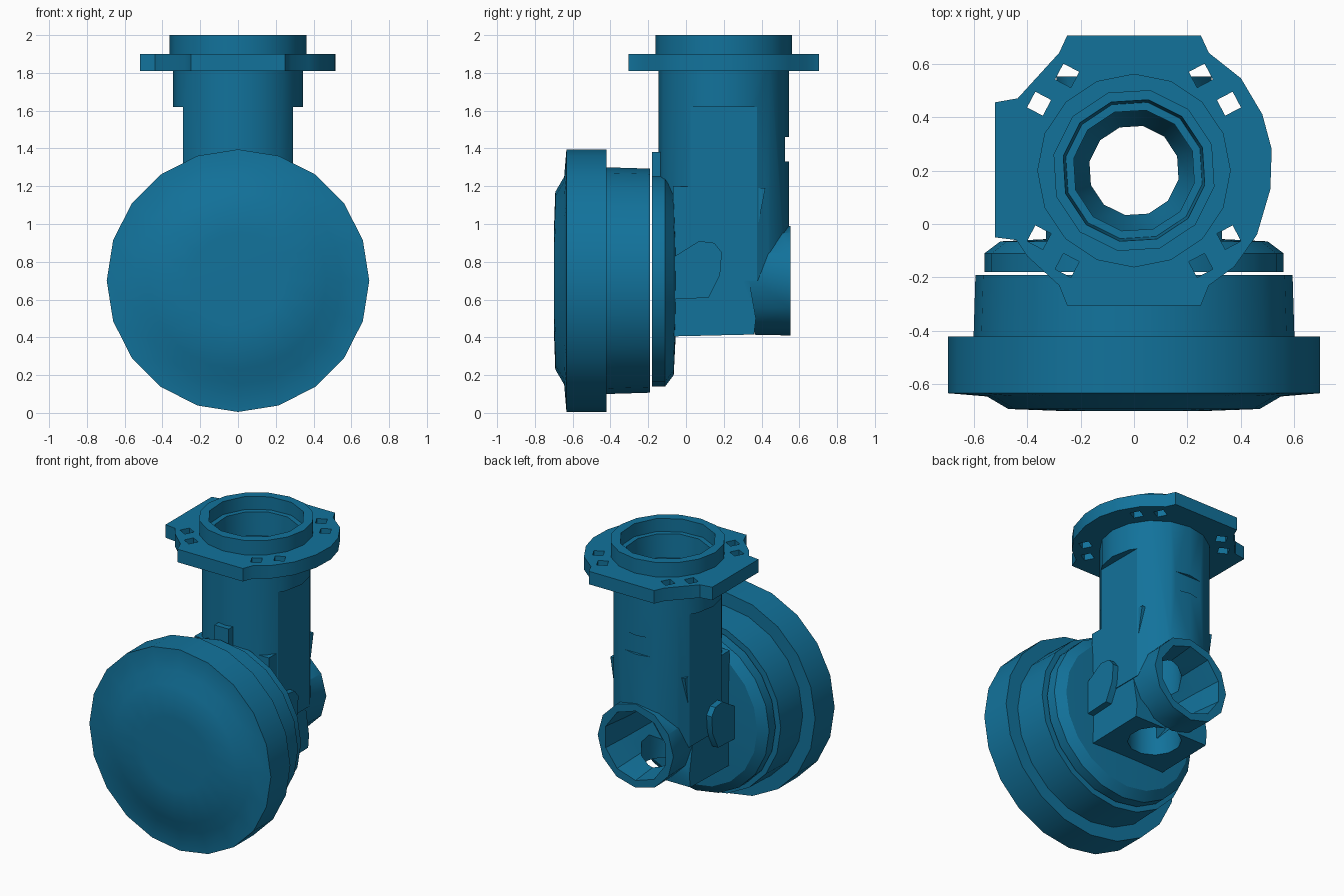
import bpy, bmesh, math
from mathutils import Vector

if "Cube" in bpy.data.objects:
    bpy.data.objects.remove(bpy.data.objects["Cube"])


def finish(name, bm):
    bmesh.ops.recalc_face_normals(bm, faces=bm.faces)
    mesh = bpy.data.meshes.new(name)
    bm.to_mesh(mesh)
    bm.free()
    ob = bpy.data.objects.new(name, mesh)
    bpy.context.collection.objects.link(ob)
    return ob


def lathe(name, profile, sides, centre, axis, turn=0.0):
    """Closed turned solid; profile holds (radius, position along axis)."""
    bm = bmesh.new()
    rings = []
    for r, t in profile:
        ring = []
        for i in range(sides):
            a = 2 * math.pi * i / sides + turn
            u, v = r * math.sin(a), r * math.cos(a)
            co = (u, t, v) if axis == 'Y' else (u, v, t)
            ring.append(bm.verts.new(Vector(co) + Vector(centre)))
        rings.append(ring)
    for a, b in zip(rings, rings[1:]):
        for i in range(sides):
            j = (i + 1) % sides
            bm.faces.new((a[i], a[j], b[j], b[i]))
    bm.faces.new(rings[0])
    bm.faces.new(rings[-1])
    return finish(name, bm)


def prism(name, outline, lo, hi, axis='Z'):
    """Outline extruded along Z (points x, y) or X (points y, z)."""
    bm = bmesh.new()
    vs = [bm.verts.new((p, q, lo) if axis == 'Z' else (lo, p, q)) for p, q in outline]
    f = bm.faces.new(vs)
    new = bmesh.ops.extrude_face_region(bm, geom=[f])['geom']
    d = (0, 0, hi - lo) if axis == 'Z' else (hi - lo, 0, 0)
    bmesh.ops.translate(bm, vec=d, verts=[g for g in new if isinstance(g, bmesh.types.BMVert)])
    return finish(name, bm)


def box(name, x0, x1, y0, y1, z0, z1):
    return prism(name, [(x0, y0), (x1, y0), (x1, y1), (x0, y1)], z0, z1)


def boolean(ob, tools, op):
    for t in tools:
        m = ob.modifiers.new('cut', 'BOOLEAN')
        m.operation, m.object, m.solver = op, t, 'EXACT'
    dg = bpy.context.evaluated_depsgraph_get()
    mesh = bpy.data.meshes.new_from_object(ob.evaluated_get(dg))
    ob.modifiers.clear()
    ob.data = mesh
    for t in tools:
        bpy.data.objects.remove(t)


AXIS = (0, 0, 0.70)     # horizontal axis of cover and spout
PIPE = (0, 0.2, 0)      # vertical axis of the neck

# Round cover with domed front, and the two housing rings behind it
cover = lathe('front_cover', [(0.25, -0.70), (0.47, -0.692), (0.55, -0.645),
                              (0.695, -0.633), (0.695, -0.42)], 20, AXIS, 'Y')
ring = lathe('housing_ring', [(0.60, -0.42), (0.593, -0.19)], 20, AXIS, 'Y')
back = lathe('housing_back', [(0.56, -0.18), (0.56, -0.11), (0.50, -0.065),
                              (0.30, -0.055)], 20, AXIS, 'Y')
tab = box('locating_tab', -0.055, 0.055, -0.18, -0.12, 1.20, 1.38)

# Neck: round pipe with a lip, flattened sides and a shallow rear notch
body = lathe('valve_body', [(0.345, 0.70), (0.345, 1.90), (0.362, 1.90), (0.362, 2.0)],
             16, PIPE, 'Z')
boolean(body, [box('flat_r', 0.29, 0.6, -0.3, 0.7, 0.3, 1.62),
               box('flat_l', -0.6, -0.29, -0.3, 0.7, 0.3, 1.62),
               box('notch', -0.2, 0.2, 0.525, 0.7, 1.33, 1.46)], 'DIFFERENCE')

# Lower block and rear spout joined to the neck
block = prism('block', [(-0.07, 0.405), (0.36, 0.415), (0.37, 0.5), (0.33, 0.73),
                        (0.42, 1.19), (-0.07, 1.20)], -0.285, 0.285, 'X')
spout = lathe('spout', [(0.27, -0.05), (0.285, 0.3), (0.29, 0.552)], 12, AXIS, 'Y')
boolean(body, [block, spout], 'UNION')

# Stepped vertical bore and spout bore
bore = lathe('bore', [(0.17, 0.2), (0.17, 1.15), (0.23, 1.25), (0.23, 1.75), (0.26, 1.75),
                      (0.27, 1.91), (0.305, 1.91), (0.305, 2.1)], 12, PIPE, 'Z', 0.2)
spout_bore = lathe('spout_bore', [(0.21, 0.08), (0.22, 0.35), (0.255, 0.7)], 10, AXIS, 'Y')
boolean(body, [bore, spout_bore], 'DIFFERENCE')

# Small side lugs where the body meets the housing
for s, side in ((1, 'right'), (-1, 'left')):
    lug = prism(side + '_lug', [(-0.09, 0.81), (0.07, 0.91), (0.15, 0.90), (0.19, 0.85),
                                (0.18, 0.73), (0.12, 0.61), (-0.09, 0.60)],
                s * 0.26, s * 0.33, 'X')

# Mounting flange with flats, centre opening and eight bolt holes
flange = prism('mounting_flange', [
    (-0.52, -0.05), (-0.44, -0.06), (-0.40, -0.12), (-0.28, -0.23), (-0.25, -0.305),
    (0.25, -0.305), (0.28, -0.23), (0.375, -0.16), (0.46, -0.04), (0.51, 0.13),
    (0.515, 0.28), (0.48, 0.41), (0.40, 0.545), (0.28, 0.64), (0.25, 0.705),
    (-0.25, 0.705), (-0.28, 0.64), (-0.435, 0.47), (-0.52, 0.455)], 1.81, 1.90)
cutters = [lathe('opening', [(0.33, 1.7), (0.33, 2.0)], 16, PIPE, 'Z')]
for sx in (-1, 1):
    for sy in (-1, 1):
        for dx, dy in ((0.25, 0.355), (0.355, 0.25)):
            cutters.append(lathe('hole', [(0.047, 1.7), (0.047, 2.0)], 4,
                                 (sx * dx, 0.2 + sy * dy, 0), 'Z', 0.3 * sx))
boolean(flange, cutters, 'DIFFERENCE')

# Shared blue material and edge-aware smoothing
mat = bpy.data.materials.new('blue')
mat.diffuse_color = (0.006, 0.17, 0.33, 1)
mat.use_nodes = True
mat.node_tree.nodes["Principled BSDF"].inputs["Base Color"].default_value = mat.diffuse_color
for ob in list(bpy.context.scene.objects):
    ob.data.materials.clear()
    ob.data.materials.append(mat)
    ob.select_set(True)
    bpy.context.view_layer.objects.active = ob
bpy.ops.object.shade_smooth_by_angle(angle=math.radians(32))
